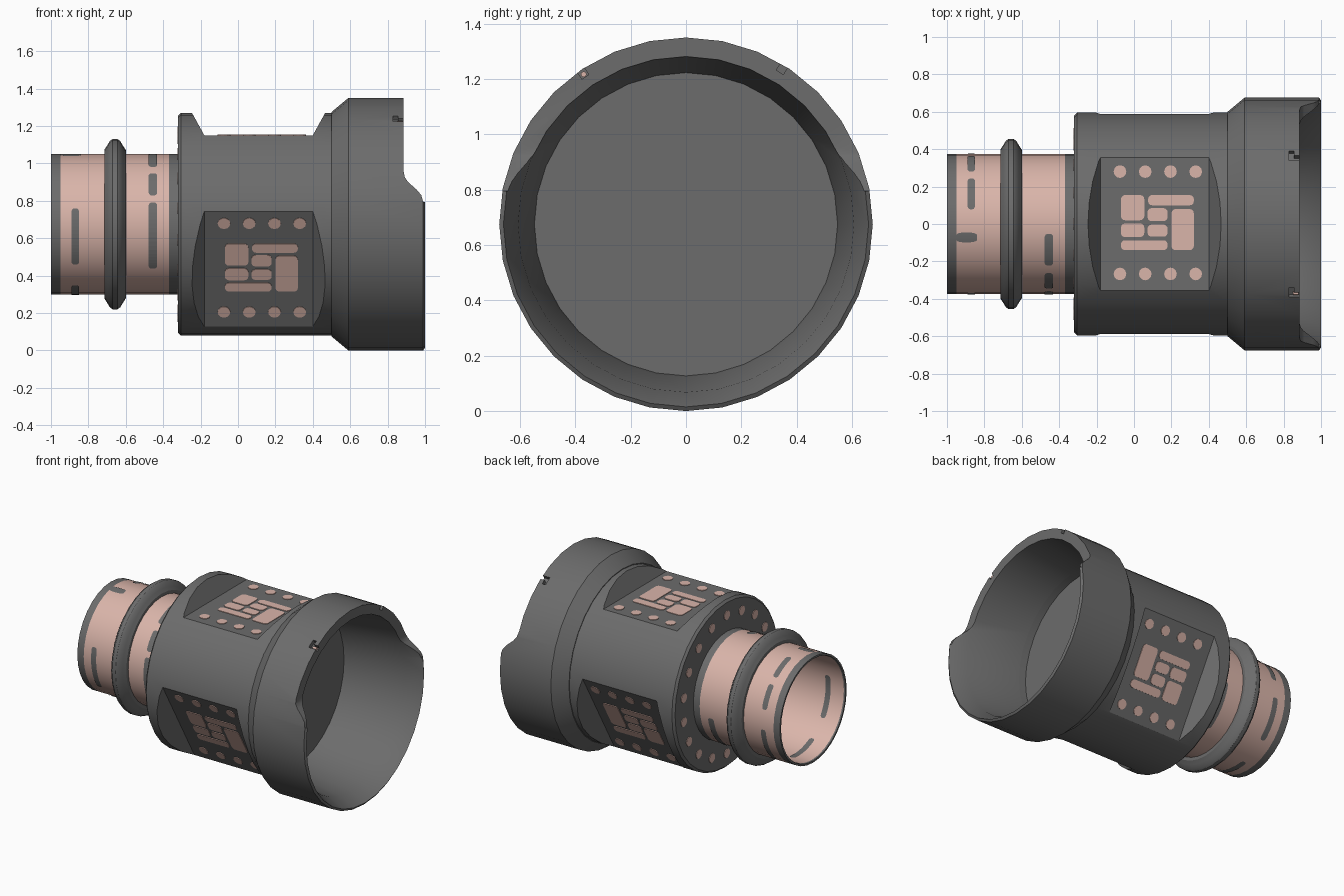
import bpy, bmesh, math
from mathutils import Matrix, Vector

if "Cube" in bpy.data.objects:
    bpy.data.objects.remove(bpy.data.objects["Cube"])

CZ = 0.675          # height of the main axis (runs along x)
SEG = 32
AXIS = Matrix.Translation((0, 0, CZ))


def material(name, col):
    m = bpy.data.materials.new(name)
    m.diffuse_color = (*col, 1)
    m.use_nodes = True
    m.node_tree.nodes["Principled BSDF"].inputs["Base Color"].default_value = m.diffuse_color
    return m


GREY = material("dark grey", (0.15, 0.15, 0.15))
PINK = material("pale copper", (0.70, 0.46, 0.40))


def rot(deg):
    return AXIS @ Matrix.Rotation(math.radians(deg), 4, 'X')


def finish(bm, name, *mats, recalc=True):
    if recalc:
        bmesh.ops.recalc_face_normals(bm, faces=bm.faces)
    me = bpy.data.meshes.new(name)
    bm.to_mesh(me)
    bm.free()
    ob = bpy.data.objects.new(name, me)
    bpy.context.collection.objects.link(ob)
    for m in mats:
        me.materials.append(m)
    return ob


def lathe(profile, closed=True):
    """Spin (x, radius) points about the main axis."""
    bm = bmesh.new()
    rings = []
    for x, r in profile:
        rings.append([bm.verts.new((x, r * math.sin(a), CZ + r * math.cos(a)))
                      for a in (2 * math.pi * i / SEG for i in range(SEG))])
    pairs = list(zip(rings, rings[1:]))
    if closed:
        pairs.append((rings[-1], rings[0]))
    for p, q in pairs:
        for i in range(SEG):
            j = (i + 1) % SEG
            bm.faces.new((p[i], p[j], q[j], q[i]))
    bmesh.ops.remove_doubles(bm, verts=bm.verts, dist=1e-5)
    return bm


def prism(bm, pts, depth, mat):
    """Extrude a flat outline along local z, placed by a matrix."""
    lo = [bm.verts.new(mat @ Vector((x, y, 0))) for x, y in pts]
    hi = [bm.verts.new(mat @ Vector((x, y, depth))) for x, y in pts]
    bm.faces.new(lo[::-1])
    bm.faces.new(hi)
    n = len(pts)
    for i in range(n):
        j = (i + 1) % n
        bm.faces.new((lo[i], lo[j], hi[j], hi[i]))


def circle(cx, cy, r, n=12):
    return [(cx + r * math.cos(2 * math.pi * i / n), cy + r * math.sin(2 * math.pi * i / n)) for i in range(n)]


def rounded(x0, x1, y0, y1, r=0.022):
    pts = []
    for k, (cx, cy) in enumerate(((x1 - r, y1 - r), (x0 + r, y1 - r), (x0 + r, y0 + r), (x1 - r, y0 + r))):
        for s in range(4):
            a = math.pi / 2 * (k + s / 3)
            pts.append((cx + r * math.cos(a), cy + r * math.sin(a)))
    return pts


def select_only(ob):
    bpy.ops.object.select_all(action='DESELECT')
    ob.select_set(True)
    bpy.context.view_layer.objects.active = ob


def cut(ob, cutter):
    select_only(ob)
    md = ob.modifiers.new("cut", 'BOOLEAN')
    md.operation = 'DIFFERENCE'
    md.solver = 'EXACT'
    md.object = cutter
    bpy.ops.object.modifier_apply(modifier=md.name)
    bpy.data.objects.remove(cutter)


def smooth(ob):
    select_only(ob)
    bpy.ops.object.shade_smooth_by_angle(angle=math.radians(28))


# side-on profiles: local x, y become world x, z and the extrusion runs along y
SIDE = Matrix.Translation((0, 1, 0)) @ Matrix.Rotation(math.pi / 2, 4, 'X')

# main body with three flat recesses
body = finish(lathe([(-0.32, 0), (-0.32, 0.58), (-0.305, 0.595), (0.50, 0.595),
                     (0.50, 0.553), (0.45, 0.548), (0.45, 0)], closed=False), "body", GREY)
for ang in (0, 120, 240):
    bm = bmesh.new()
    prism(bm, [(-0.18, 0.475), (0.40, 0.475), (0.51, 0.675), (-0.29, 0.675)], 2, rot(ang) @ SIDE)
    cut(body, finish(bm, "recess_cutter", GREY))
smooth(body)

# bell mouth with stepped rim
bell = finish(lathe([(0.50, 0.60), (0.59, 0.675), (0.99, 0.675), (1.0, 0.66),
                     (0.89, 0.607), (0.50, 0.553)]), "bell_mouth", GREY)
bm = bmesh.new()
prism(bm, [(0.885, 1.5), (0.885, 0.96), (0.892, 0.925), (0.91, 0.90), (0.955, 0.86),
           (0.98, 0.83), (0.99, 0.795), (1.2, 0.79), (1.2, 1.5)], 2, SIDE)
cut(bell, finish(bm, "rim_cutter", GREY))
# small hooked slots in the rim
for ang in (33, -33):
    bm = bmesh.new()
    prism(bm, [(0.83, -0.03), (0.91, -0.03), (0.91, 0.0), (0.855, 0.0),
               (0.855, 0.03), (0.83, 0.03)], 0.08, rot(ang) @ Matrix.Translation((0, 0, 0.645)))
    cut(bell, finish(bm, "slot_cutter", GREY))
smooth(bell)

# small pin in one slot
bm = bmesh.new()
prism(bm, circle(0, 0, 0.01), 0.03,
      rot(33) @ Matrix.Translation((0.85, -0.015, 0.656)) @ Matrix.Rotation(math.pi / 2, 4, 'Y'))
finish(bm, "slot_pin", PINK)

# hollow neck: copper with dark bands at both ends
bm = lathe([(-1.0, 0.375), (-0.95, 0.375), (-0.37, 0.375), (-0.315, 0.375),
            (-0.315, 0.358), (-0.99, 0.358), (-1.0, 0.362)])
for f in bm.faces:
    c = f.calc_center_median()
    outer = math.hypot(c.y, c.z - CZ) > 0.365
    f.material_index = 0 if (outer and -0.95 < c.x < -0.37) or (not outer and c.x > -0.993) else 1
smooth(finish(bm, "neck", PINK, GREY))

# collar round the neck
smooth(finish(lathe([(-0.715, 0.37), (-0.715, 0.397), (-0.70, 0.42), (-0.685, 0.445), (-0.67, 0.455),
                     (-0.645, 0.455), (-0.63, 0.445), (-0.615, 0.42), (-0.60, 0.397), (-0.60, 0.37)]),
              "collar", GREY))

# dark dashes painted on the neck: (x, half width, start angle, end angle)
DASHES = [(-0.87, 0.02, 77, 125), (-0.895, 0.055, 7, 15), (-0.87, 0.02, -12, -40), (-0.87, 0.02, -48, -74),
          (-0.87, 0.02, -95, -140), (-0.87, 0.02, 150, 190), (-0.455, 0.023, 8, 36), (-0.455, 0.023, 44, 66),
          (-0.455, 0.023, 72, 129), (-0.455, 0.023, -100, -150)]
bm = bmesh.new()
for r, flip in ((0.378, False), (0.353, True)):
    for x, w, a0, a1 in DASHES:
        a0, a1 = sorted((a0, a1))
        span = math.radians(a1 - a0) * r / 2
        cap = min(0.02, span * 0.5)
        prev = None
        for i in range(25):
            t = -math.cos(math.pi * i / 24)          # denser towards the ends
            d = min(1, (1 - abs(t)) * span / cap)
            h = w * (0.3 + 0.7 * math.sqrt(max(0, 1 - (1 - d) ** 2)))
            a = math.radians((a0 + a1) / 2 + t * (a1 - a0) / 2)
            y, z = -r * math.sin(a), CZ + r * math.cos(a)
            cur = (bm.verts.new((x - h, y, z)), bm.verts.new((x + h, y, z)))
            if prev:
                f = bm.faces.new((prev[0], prev[1], cur[1], cur[0]))
                f.normal_update()
                out = f.normal.dot(Vector((0, y, z - CZ))) > 0
                if out == flip:
                    f.normal_flip()
            prev = cur
finish(bm, "neck_dashes", GREY, recalc=False)

# plain pads and dots on each flat recess
PADS = [(-0.07, 0.055, 0.02, 0.155), (0.075, 0.32, 0.10, 0.155), (0.072, 0.18, 0.015, 0.085),
        (0.2, 0.32, -0.14, 0.08), (-0.07, 0.055, -0.07, 0.003), (-0.07, 0.18, -0.14, -0.087),
        (0.072, 0.18, -0.068, -0.003)]
for name, ang in (("top", 0), ("front", 120), ("back", 240)):
    bm = bmesh.new()
    m = rot(ang) @ Matrix.Translation((0, 0, 0.472))
    for p in PADS:
        prism(bm, rounded(*p), 0.007, m)
    for x in (-0.075, 0.06, 0.195, 0.33):
        for y in (0.28, -0.267):
            prism(bm, circle(x, y, 0.034), 0.007, m)
    finish(bm, name + "_recess_pads", PINK)

# ring of dots on the rear shoulder
bm = bmesh.new()
for i in range(18):
    m = rot(20 * i) @ Matrix.Translation((-0.317, 0, 0.49)) @ Matrix.Rotation(-math.pi / 2, 4, 'Y')
    prism(bm, circle(0, 0, 0.032), 0.007, m)
finish(bm, "shoulder_dots", PINK)
